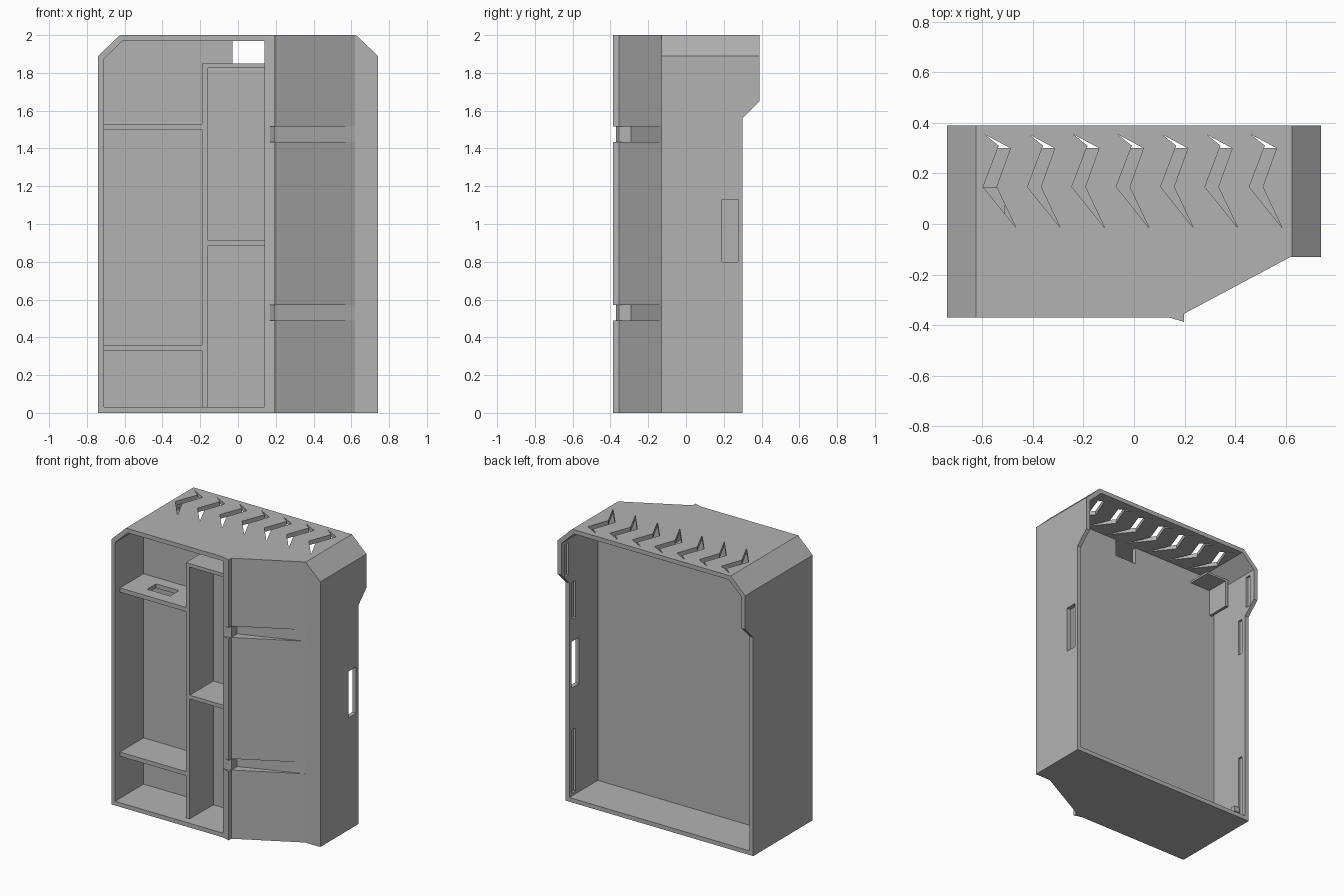
import bpy

cube = bpy.data.objects.get("Cube")
if cube:
    bpy.data.objects.remove(cube, do_unlink=True)

grey = bpy.data.materials.new("plain grey")
grey.use_nodes = True
grey.diffuse_color = (0.45, 0.45, 0.45, 1)
grey.node_tree.nodes["Principled BSDF"].inputs["Base Color"].default_value = (0.45, 0.45, 0.45, 1)


def prism(name, points, low, high, axis):
    """Extrude a flat outline along one axis; the outline uses the other two axes in order."""
    def place(p, d):
        return {"x": (d, *p), "y": (p[0], d, p[1]), "z": (*p, d)}[axis]
    n = len(points)
    verts = [place(p, low) for p in points] + [place(p, high) for p in points]
    faces = [list(range(n)), list(range(n, 2 * n))]
    faces += [[i, (i + 1) % n, (i + 1) % n + n, i + n] for i in range(n)]
    mesh = bpy.data.meshes.new(name)
    mesh.from_pydata(verts, [], faces)
    mesh.materials.append(grey)
    obj = bpy.data.objects.new(name, mesh)
    bpy.context.collection.objects.link(obj)
    bpy.context.view_layer.objects.active = obj
    bpy.ops.object.mode_set(mode='EDIT')
    bpy.ops.mesh.select_all(action='SELECT')
    bpy.ops.mesh.normals_make_consistent(inside=False)
    bpy.ops.object.mode_set(mode='OBJECT')
    return obj


def box(name, x, y, z):
    return prism(name, [(x[0], y[0]), (x[1], y[0]), (x[1], y[1]), (x[0], y[1])], *z, "z")


def cut(target, cutter):
    mod = target.modifiers.new("cut", 'BOOLEAN')
    mod.operation = 'DIFFERENCE'
    mod.solver = 'EXACT'
    mod.object = cutter
    bpy.context.view_layer.objects.active = target
    bpy.ops.object.modifier_apply(modifier=mod.name)
    bpy.data.objects.remove(cutter, do_unlink=True)


# Outer shell with clipped top corners
W, T = 0.74, 0.03
shell = prism("shell", [(-W, 0), (W, 0), (W, 1.89), (0.625, 2), (-0.625, 2), (-W, 1.89)],
              -0.37, 0.39, "y")

# Slanted front corner and stepped back edge
cut(shell, prism("slant", [(0.17, -0.37), (0.62, -0.13), (0.9, -0.13), (0.9, -0.6), (0.17, -0.6)],
                 -0.1, 2.1, "z"))
cut(shell, prism("step", [(0.30, -0.1), (0.30, 1.56), (0.39, 1.65), (0.6, 1.65), (0.6, -0.1)],
                 -1, 1, "x"))

# Front compartment and open back, leaving a thin partition
I = W - T
cut(shell, prism("front_space", [(-I, T), (0.14, T), (0.14, 1.97), (-0.61, 1.97), (-I, 1.875)],
                 -0.6, -0.05, "y"))
cut(shell, prism("back_space", [(-I, T), (I, T), (I, 1.875), (0.61, 1.97), (-0.61, 1.97), (-I, 1.875)],
                 -0.02, 0.6, "y"))
cut(shell, box("window", (-0.03, 0.14), (-0.1, 0.03), (1.85, 1.97)))

# Side slot and shallow grooves inside the side walls
cut(shell, box("side_slot", (0.6, 0.9), (0.19, 0.275), (0.8, 1.13)))
for side in (-1, 1):
    x = sorted((side * 0.6, side * (I + 0.015)))
    for y, z in (((0.23, 0.27), (0.05, 0.5)), ((0.23, 0.27), (1.29, 1.55)),
                 ((0.31, 0.35), (1.62, 1.85))):
        cut(shell, box("groove", x, y, z))

# Tapered grooves on the slanted front
for z in (0.49, 1.435):
    cut(shell, prism("front_groove", [(0.197, -0.29), (0.62, -0.13), (0.62, -0.5), (0.197, -0.5)],
                     z, z + 0.08, "z"))

# Row of bent vents in the top
vent = [(0, 0.355), (0.103, 0.30), (0.048, 0.147), (0.125, -0.015), (-0.005, 0.147), (0.057, 0.31)]
for i in range(7):
    start = -0.592 + i * 0.1755
    cut(shell, prism("vent", [(start + x, y) for x, y in vent], 1.9, 2.1, "z"))

# Thin lip beside the slant, interrupted by the front grooves
for low, high in ((0, 0.49), (0.57, 1.435), (1.515, 2)):
    prism("front_lip", [(0.14, -0.37), (0.197, -0.387), (0.197, -0.355), (0.165, -0.365)],
          low, high, "z")

# Shelves and divider, set back from the front rim
depth = (-0.315, -0.05)
box("lower_shelf", (-I, -0.19), depth, (0.33, 0.36))
upper = box("upper_shelf", (-I, -0.19), depth, (1.50, 1.53))
cut(upper, box("shelf_hole", (-0.555, -0.375), (-0.23, -0.13), (1.4, 1.6)))
box("divider", (-0.19, -0.16), depth, (T, 1.85))
box("middle_shelf", (-0.16, 0.14), depth, (0.885, 0.912))
box("column_top", (-0.16, 0.14), depth, (1.825, 1.85))

# Small bracket and peg on the back of the partition
box("bracket_top", (-0.69, -0.51), (-0.02, 0.147), (1.88, 1.895))
box("bracket_side", (-0.69, -0.67), (-0.02, 0.147), (1.69, 1.88))
box("corner_peg", (-I, -0.67), (0.2, 0.24), (0.08, 0.12))
